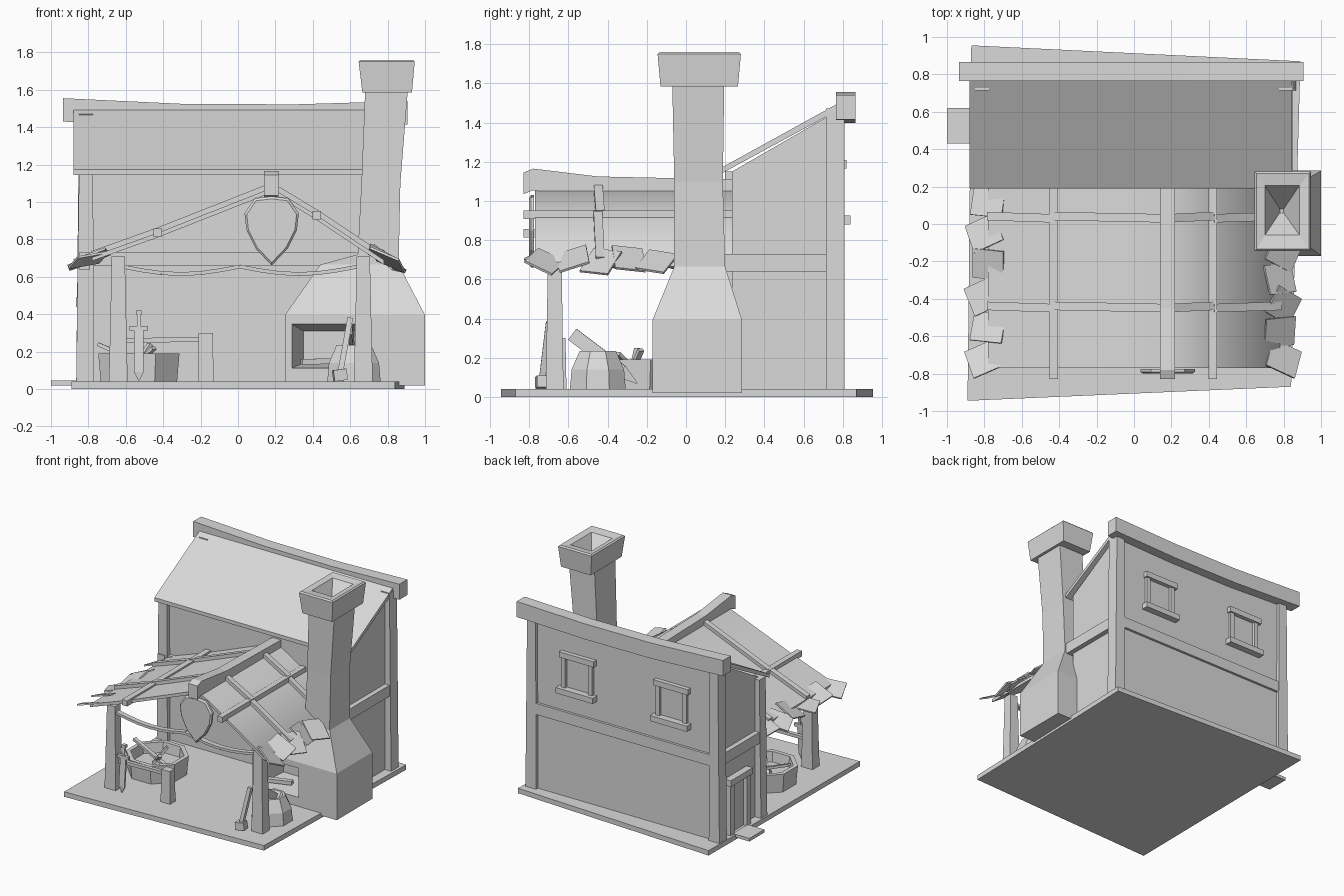
import bpy, bmesh, math, random
from mathutils import Vector, Matrix

random.seed(4)
if "Cube" in bpy.data.objects:
    bpy.data.objects.remove(bpy.data.objects["Cube"])

grey = bpy.data.materials.new("plain_grey")
grey.use_nodes = True
grey.diffuse_color = (0.7, 0.7, 0.7, 1)
grey.node_tree.nodes["Principled BSDF"].inputs["Base Color"].default_value = grey.diffuse_color


def loft(name, rings):
    """Skin a list of equal-length point rings and cap both ends."""
    bm = bmesh.new()
    loops = [[bm.verts.new(p) for p in ring] for ring in rings]
    n = len(loops[0])
    for a, b in zip(loops, loops[1:]):
        for i in range(n):
            j = (i + 1) % n
            bm.faces.new((a[i], a[j], b[j], b[i]))
    bm.faces.new(loops[0])
    bm.faces.new(loops[-1])
    bmesh.ops.recalc_face_normals(bm, faces=bm.faces)
    mesh = bpy.data.meshes.new(name)
    bm.to_mesh(mesh)
    bm.free()
    mesh.materials.append(grey)
    ob = bpy.data.objects.new(name, mesh)
    bpy.context.collection.objects.link(ob)
    return ob


def rect(x0, x1, y0, y1, z):
    return [(x0, y0, z), (x1, y0, z), (x1, y1, z), (x0, y1, z)]


def upright(x0, x1, z0, z1, y):
    return [(x0, y, z0), (x1, y, z0), (x1, y, z1), (x0, y, z1)]


def box(name, x0, x1, y0, y1, z0, z1):
    return loft(name, [rect(x0, x1, y0, y1, z0), rect(x0, x1, y0, y1, z1)])


def beam(name, p, q, w, h, up=(0, 0, 1), taper=1.0):
    """Bar from p to q, w wide and h high, h lying towards up."""
    p, q = Vector(p), Vector(q)
    d = (q - p).normalized()
    side = d.cross(Vector(up)).normalized()
    top = side.cross(d)
    rings = []
    for c, k in ((p, 1), (q, taper)):
        rings.append([c + side * w * k * s / 2 + top * h * k * t / 2
                      for s, t in ((-1, -1), (1, -1), (1, 1), (-1, 1))])
    return loft(name, rings)


def octagon(x, y, r, z):
    return [(x + r * math.cos(math.tau * (i + 0.5) / 8),
             y + r * math.sin(math.tau * (i + 0.5) / 8), z) for i in range(8)]


# Floor slab, slightly out of square
corners = ((-0.89, -0.945), (0.84, -0.87), (0.89, 0.87), (-0.87, 0.955))
loft("floor_slab", [[(x, y, z) for x, y in corners] for z in (0, 0.04)])

# House body
side = ((0.235, 0.03), (0.785, 0.03), (0.785, 1.47), (0.72, 1.43), (0.235, 1.15))
loft("house_walls", [[(x, y, z) for y, z in side] for x in (-0.81, 0.81)])

# Timber frame of the house
for s, tag, fronts in ((-1, "right", [(0.2, 0.28, 1.15)]), (1, "left", [])):
    for y0, y1, h in fronts + [(0.715, 0.81, 1.471)]:
        a, b = sorted((s * 0.77, s * 0.865))
        c, d = sorted((s * 0.775, s * 0.85))
        loft(f"{tag}_house_post", [rect(a, b, y0, y1, 0.04), rect(c, d, y0, y1, h)])
    beam(f"{tag}_wall_beam", (s * 0.82, 0.19, 0.685), (s * 0.82, 0.74, 0.685), 0.06, 0.09)
box("back_wall_beam", -0.8, 0.8, 0.77, 0.805, 0.64, 0.73)
box("front_wall_beam", -0.8, 0.8, 0.21, 0.25, 0.66, 0.73)

# House roof and sagging ridge beam
slope = ((0.19, 1.145), (0.19, 1.175), (0.78, 1.50), (0.78, 1.465))
loft("house_roof", [[(x, y, z) for y, z in slope] for x in (-0.88, 0.845)])
loft("house_ridge_beam", [[(x, y, z + dz) for y, z in
     ((0.765, 1.425), (0.865, 1.425), (0.865, 1.55), (0.765, 1.55))]
     for x, dz in ((-0.935, 0.005), (-0.3, -0.025), (0.3, -0.028), (0.905, -0.01))])

# Back windows
for x in (0.41, -0.43):
    for s in (-1, 1):
        box("window_jamb", x + s * 0.12 - 0.018, x + s * 0.12 + 0.018, 0.77, 0.808, 0.9, 1.18)
    box("window_lintel", x - 0.16, x + 0.15, 0.77, 0.82, 1.165, 1.21)
    box("window_sill", x - 0.165, x + 0.165, 0.77, 0.84, 0.88, 0.925)

# Side door and step
for y in (0.42, 0.63):
    box("door_jamb", -0.855, -0.8, y - 0.025, y + 0.025, 0.04, 0.46)
box("door_lintel", -0.865, -0.8, 0.385, 0.665, 0.44, 0.49)
box("door_panel", -0.825, -0.8, 0.44, 0.61, 0.04, 0.44)
box("door_step", -1.0, -0.85, 0.43, 0.62, 0.02, 0.045)

# Chimney: hearth block, hood, shaft
chimney = loft("chimney", [
    rect(0.25, 1.0, -0.17, 0.285, 0.02), rect(0.25, 1.0, -0.17, 0.285, 0.395),
    rect(0.44, 0.86, -0.06, 0.2, 0.665), rect(0.64, 0.86, -0.06, 0.198, 0.72),
    rect(0.66, 0.868, -0.06, 0.188, 1.1), rect(0.68, 0.908, -0.07, 0.195, 1.6)])

# Hearth opening cut into the block
cutter = loft("hearth_cutter", [upright(0.285, 0.66, 0.11, 0.35, -0.19),
                                upright(0.35, 0.62, 0.14, 0.31, 0.08)])
cutter.hide_render = True
cut = chimney.modifiers.new("hearth", "BOOLEAN")
cut.object = cutter
cut.solver = "EXACT"
graph = bpy.context.evaluated_depsgraph_get()
chimney.data = bpy.data.meshes.new_from_object(chimney.evaluated_get(graph))
chimney.modifiers.clear()
bpy.data.objects.remove(cutter)
beam("hearth_log", (0.34, -0.1, 0.145), (0.52, -0.05, 0.15), 0.04, 0.03)

# Chimney cap with a funnel opening
loft("chimney_cap", [
    rect(0.665, 0.93, -0.13, 0.265, 1.585), rect(0.645, 0.945, -0.145, 0.28, 1.75),
    rect(0.655, 0.935, -0.135, 0.27, 1.76), rect(0.7, 0.885, -0.06, 0.205, 1.75),
    rect(0.78, 0.8, 0.06, 0.08, 1.6)])

# Canopy posts, slightly tapered
for x in (-0.64, 0.67):
    loft("canopy_post", [rect(x - 0.05, x + 0.05, -0.715, -0.625, 0.04),
                         rect(x - 0.035, x + 0.035, -0.705, -0.635, 0.71)])

# Canopy sheet, softly shaded across the ridge
ridge = (0.18, 1.075)
slopes = {"right": [ridge, (-0.43, 0.835), (-0.78, 0.71)],
          "left": [ridge, (0.42, 0.93), (0.78, 0.69)]}
path = slopes["right"][::-1] + slopes["left"][1:]
section = path + [(x, z - 0.025) for x, z in reversed(path)]
sheet = loft("canopy_sheet", [[(x, y, z) for x, z in section] for y in (-0.77, 0.24)])
bpy.context.view_layer.objects.active = sheet
sheet.select_set(True)
bpy.ops.object.shade_smooth_by_angle(angle=math.radians(65))
sheet.select_set(False)

# Purlins, rafters and loose eave shingles
for tag, path in slopes.items():
    (px, pz), (ex, ez) = path[1:]
    beam(f"{tag}_purlin", (px, -0.83, pz), (px, 0.24, pz), 0.045, 0.045)
    for y in (-0.45, 0.03):
        for (ax, az), (bx, bz) in zip(path, path[1:]):
            beam(f"{tag}_rafter", (ax, y, az + 0.01), (bx, y + 0.012, bz + 0.01), 0.045, 0.035)
    s = 1 if ex > 0 else -1
    tilt = math.atan2(pz - ez, abs(ex - px))
    count = 6 if s < 0 else 5
    for i in range(count):
        y = -0.72 + i * (0.84 if s < 0 else 0.57) / (count - 1)
        tile = box("eave_shingle", -0.09, 0.09, -0.08, 0.08, -0.006, 0.006)
        tile.matrix_world = (
            Matrix.Translation((s * (0.80 - 0.02 * (i % 2)), y, 0.69 + 0.015 * (i % 2)))
            @ Matrix.Rotation(s * (tilt + random.uniform(-0.1, 0.12)), 4, "Y")
            @ Matrix.Rotation(random.uniform(-0.35, 0.35), 4, "X")
            @ Matrix.Rotation((0.42 if i % 2 == 0 else -0.1) * -s, 4, "Z"))

# Canopy ridge beam, curving up at the front
loft("canopy_ridge_beam", [upright(0.14, 0.22, z - 0.11, z, y) for y, z in
     ((-0.83, 1.145), (-0.78, 1.165), (-0.45, 1.125), (0.24, 1.11))])

# Shield hung on the gable
half = [(0.0, 1.03), (0.09, 1.02), (0.145, 0.94), (0.135, 0.85), (0.085, 0.75), (0.0, 0.66)]
outline = half + [(-x, z) for x, z in half[-2:0:-1]]
loft("shield", [[(0.18 + x * k, y, 0.86 + (z - 0.86) * k) for x, z in outline]
                for y, k in ((-0.775, 1), (-0.79, 1), (-0.8, 0.92))])

# Scalloped garland between the posts
points = [(-0.62 + 1.26 * i / 12, 0.655 - 0.04 * abs(math.sin(math.tau * i / 12))) for i in range(13)]
for (ax, az), (bx, bz) in zip(points, points[1:]):
    beam("garland", (ax, -0.67, az), (bx, -0.67, bz), 0.04, 0.02)

# Tub with sticks standing in it
loft("tub", [octagon(-0.53, -0.27, r, z) for r, z in
             ((0.22, 0.03), (0.235, 0.19), (0.2, 0.19), (0.19, 0.11))])
for dx, dy, h in ((-0.22, 0.02, 0.24), (0.06, 0.04, 0.24), (0.08, -0.08, 0.22)):
    beam("tub_stick", (-0.53 - dx * 0.4, -0.27 - dy * 0.4, 0.11), (-0.53 + dx, -0.27 + dy, h), 0.03, 0.02)

# Rack and hanging sword
loft("rack_leg", [rect(-0.215, -0.13, -0.68, -0.61, 0.04), rect(-0.21, -0.135, -0.675, -0.615, 0.3)])
beam("rack_rail", (-0.64, -0.66, 0.26), (-0.14, -0.645, 0.265), 0.03, 0.025)
beam("sword_blade", (-0.53, -0.7, 0.33), (-0.53, -0.72, 0.09), 0.05, 0.015, (0, -1, 0))
beam("sword_tip", (-0.53, -0.72, 0.09), (-0.53, -0.722, 0.045), 0.05, 0.015, (0, -1, 0), 0.1)
beam("sword_guard", (-0.58, -0.7, 0.325), (-0.48, -0.7, 0.325), 0.025, 0.025)
beam("sword_grip", (-0.53, -0.7, 0.33), (-0.53, -0.69, 0.4), 0.018, 0.018, (0, -1, 0))
box("sword_pommel", -0.545, -0.515, -0.705, -0.675, 0.395, 0.42)

# Stump by the hearth with a leaning blade and hammer
loft("stump", [octagon(0.62, -0.45, r, z) for r, z in
               ((0.155, 0.03), (0.145, 0.14), (0.1, 0.235), (0.08, 0.235), (0.05, 0.18))])
beam("leaning_blade", (0.62, -0.33, 0.13), (0.6, -0.58, 0.32), 0.02, 0.07)
beam("leaning_blade_tip", (0.62, -0.33, 0.13), (0.62, -0.25, 0.07), 0.02, 0.07, taper=0.1)
beam("hammer_handle", (0.54, -0.74, 0.05), (0.6, -0.7, 0.38), 0.03, 0.03, (0, -1, 0))
beam("hammer_head", (0.51, -0.74, 0.07), (0.58, -0.73, 0.08), 0.06, 0.06)
